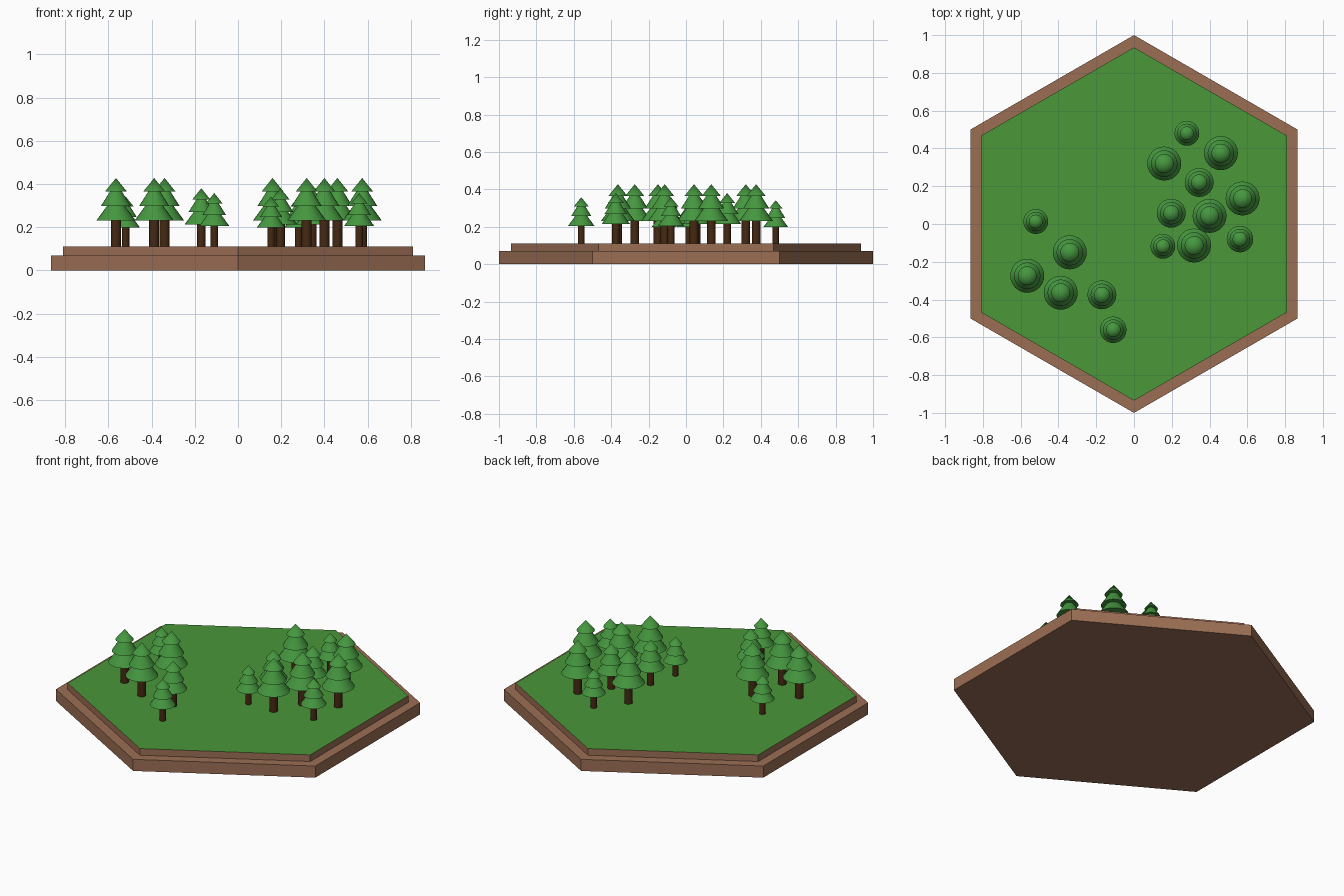
import bpy
import bmesh
from math import cos, sin, pi, radians

if "Cube" in bpy.data.objects:
    bpy.data.objects.remove(bpy.data.objects["Cube"], do_unlink=True)


def material(name, rgb):
    m = bpy.data.materials.new(name)
    m.use_nodes = True
    m.diffuse_color = (*rgb, 1)
    m.node_tree.nodes["Principled BSDF"].inputs["Base Color"].default_value = (*rgb, 1)
    return m


EARTH = material("earth brown", (0.33, 0.156, 0.089))
GRASS = material("grass green", (0.069, 0.31, 0.042))
LEAF = material("pine green", (0.06, 0.31, 0.05))
BARK = material("bark brown", (0.06, 0.022, 0.006))


def lathe(name, profile, sides, mats, start=0.0, location=(0, 0, 0), scale=1.0):
    """Revolve (radius, height) points around z; radius 0 makes a tip, open ends are capped."""
    bm = bmesh.new()
    rings = []
    for r, z in profile:
        count = sides if r > 0 else 1
        rings.append([bm.verts.new((r * cos(start + 2 * pi * i / sides),
                                    r * sin(start + 2 * pi * i / sides), z))
                      for i in range(count)])
    for a, b in zip(rings, rings[1:]):
        for i in range(sides):
            j = (i + 1) % sides
            if len(b) == 1:
                bm.faces.new((a[i], a[j], b[0]))
            else:
                bm.faces.new((a[i], a[j], b[j], b[i]))
    for ring in (rings[0], rings[-1]):
        if len(ring) > 1:
            bm.faces.new(ring)
    bmesh.ops.recalc_face_normals(bm, faces=bm.faces)
    mesh = bpy.data.meshes.new(name)
    bm.to_mesh(mesh)
    bm.free()
    for m in mats:
        mesh.materials.append(m)
    obj = bpy.data.objects.new(name, mesh)
    obj.location = location
    obj.scale = (scale,) * 3
    bpy.context.collection.objects.link(obj)
    return obj


def smooth(obj):
    bpy.ops.object.select_all(action="DESELECT")
    obj.select_set(True)
    bpy.context.view_layer.objects.active = obj
    bpy.ops.object.shade_smooth_by_angle(angle=radians(35))


# Stepped hexagonal tile, with grass on its top face
GROUND = 0.11
tile = lathe("hex_tile", [(1, 0), (1, 0.07), (0.935, 0.07), (0.935, GROUND)],
             6, [EARTH, GRASS], start=pi / 2)
for face in tile.data.polygons:
    if face.normal.z > 0.9 and face.center.z > GROUND - 0.01:
        face.material_index = 1

# Master tree: a trunk and three flared tiers
trunk = lathe("tree_trunk", [(0.023, 0), (0.023, 0.14)], 20, [BARK])
foliage = lathe("tree_foliage",
                [(0.09, 0.122), (0.042, 0.188), (0.07, 0.188),
                 (0.027, 0.256), (0.05, 0.256), (0, 0.318)], 24, [LEAF])
for part in (trunk, foliage):
    smooth(part)

# Tree positions (x, y) grouped by size
GROVES = {
    1.0: [(0.46, 0.375), (0.16, 0.32), (0.575, 0.135), (0.40, 0.043),
          (0.318, -0.114), (-0.34, -0.15), (-0.565, -0.274), (-0.388, -0.364)],
    0.85: [(0.345, 0.22), (0.197, 0.057), (-0.17, -0.375)],
    0.78: [(0.561, -0.08), (-0.11, -0.56)],
    0.73: [(0.28, 0.48), (0.153, -0.118), (-0.52, 0.013)],
}
for size, spots in GROVES.items():
    for x, y in spots:
        for part in (trunk, foliage):
            copy = part.copy()
            copy.location = (x, y, GROUND)
            copy.scale = (size,) * 3
            bpy.context.collection.objects.link(copy)
for part in (trunk, foliage):
    bpy.data.objects.remove(part, do_unlink=True)
